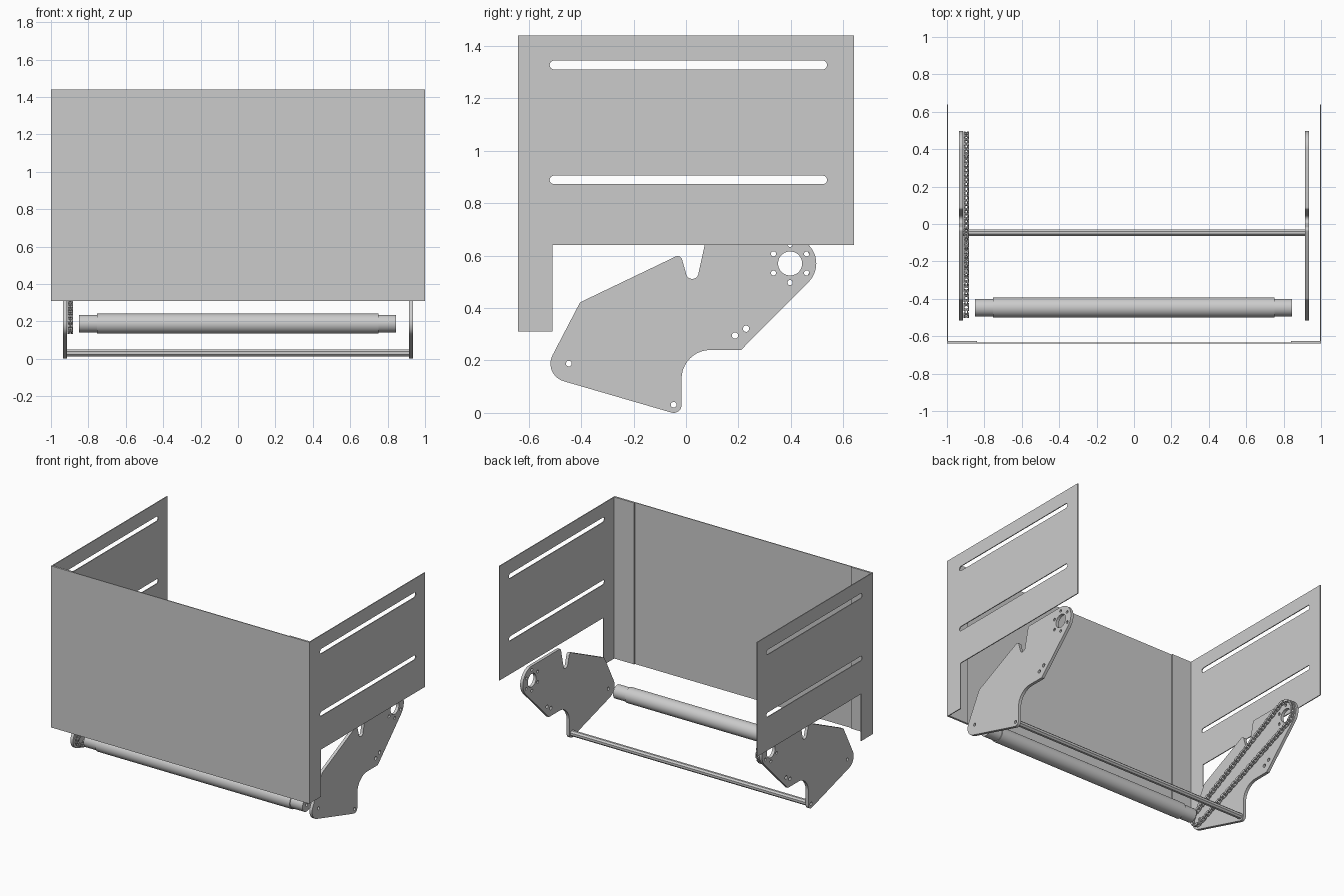
import bpy, bmesh
from math import sin, cos, pi, radians, atan2, acos, hypot
from mathutils import Matrix, Vector

if "Cube" in bpy.data.objects:
    bpy.data.objects.remove(bpy.data.objects["Cube"])


def arc(cy, cz, r, a0, a1, n=10):
    return [(cy + r * cos(radians(a0 + (a1 - a0) * i / n)),
             cz + r * sin(radians(a0 + (a1 - a0) * i / n))) for i in range(n + 1)]


def circle(cy, cz, r, n=24):
    return arc(cy, cz, r, 180 / n, 360 + 180 / n, n)[:-1]


def slot(y0, y1, z, r):
    return arc(y1 - r, z, r, -90, 90) + arc(y0 + r, z, r, 90, 270)


def finish(name, bm):
    mesh = bpy.data.meshes.new(name)
    bmesh.ops.remove_doubles(bm, verts=bm.verts, dist=1e-5)
    bmesh.ops.recalc_face_normals(bm, faces=bm.faces)
    bm.to_mesh(mesh)
    bm.free()
    ob = bpy.data.objects.new(name, mesh)
    bpy.context.collection.objects.link(ob)
    bpy.ops.object.select_all(action='DESELECT')
    ob.select_set(True)
    bpy.context.view_layer.objects.active = ob
    bpy.ops.object.shade_smooth_by_angle(angle=radians(30))
    return ob


def plate(name, outline, holes, x0, x1):
    """Side profile (y, z) with holes, extruded along x."""
    cu = bpy.data.curves.new(name + "_profile", 'CURVE')
    cu.dimensions, cu.fill_mode, cu.extrude = '2D', 'BOTH', (x1 - x0) / 2
    for loop in [outline] + holes:
        sp = cu.splines.new('POLY')
        sp.points.add(len(loop) - 1)
        for p, (a, b) in zip(sp.points, loop):
            p.co = (a, b, 0, 1)
        sp.use_cyclic_u = True
    tmp = bpy.data.objects.new(name + "_profile", cu)
    bpy.context.collection.objects.link(tmp)
    bpy.context.view_layer.update()
    me = bpy.data.meshes.new_from_object(
        tmp.evaluated_get(bpy.context.evaluated_depsgraph_get()))
    bpy.data.objects.remove(tmp)
    bm = bmesh.new()
    bm.from_mesh(me)
    bpy.data.meshes.remove(me)
    bm.transform(Matrix(((0, 0, 1, (x0 + x1) / 2), (1, 0, 0, 0),
                         (0, 1, 0, 0), (0, 0, 0, 1))))
    return finish(name, bm)


def box(name, lo, hi):
    bm = bmesh.new()
    bmesh.ops.create_cube(bm, size=1)
    for v in bm.verts:
        v.co = [(l + h) / 2 + c * (h - l) for l, h, c in zip(lo, hi, v.co)]
    return finish(name, bm)


def prism(bm, pts, x0, x1):
    a = [bm.verts.new((x0, y, z)) for y, z in pts]
    b = [bm.verts.new((x1, y, z)) for y, z in pts]
    bm.faces.new(a)
    bm.faces.new(b[::-1])
    for i in range(len(a)):
        j = (i + 1) % len(a)
        bm.faces.new((a[i], b[i], b[j], a[j]))


# Shared axle positions (y, z)
ROLLER, HUB, BAR = (-0.447, 0.188), (0.397, 0.57), (-0.047, 0.031)

# Housing: front sheet, corner flanges, slotted sides
box("front_panel", (-1, -0.64, 0.31), (1, -0.634, 1.44))
side = [(-0.64, 0.31), (-0.51, 0.31), (-0.51, 0.64), (0.64, 0.64), (0.64, 1.44), (-0.64, 1.44)]
slots = [slot(-0.52, 0.538, 1.327, 0.017), slot(-0.52, 0.538, 0.889, 0.016)]

# Inner bracket outline, anticlockwise from the bottom tip
bracket = (arc(-0.047, 0.03, 0.03, 255, 360) + arc(0.093, 0.13, 0.11, 180, 90)
           + [(0.21, 0.24)] + arc(*HUB, 0.1, -45, 90, 18)
           + arc(0.09, 0.655, 0.015, 90, 170, 5) + arc(0.024, 0.535, 0.024, 0, -160)
           + arc(-0.032, 0.58, 0.018, 20, 115, 6) + arc(-0.388, 0.405, 0.022, 115, 150, 4)
           + arc(*ROLLER, 0.07, 152, 255, 14))
holes = [circle(*HUB, 0.046, 32), circle(*ROLLER, 0.011, 16), circle(*BAR, 0.011, 16),
         circle(0.187, 0.295, 0.012, 16), circle(0.229, 0.321, 0.012, 16)]
for k in range(6):
    a = radians(30 + 60 * k)
    holes.append(circle(HUB[0] + 0.073 * cos(a), HUB[1] + 0.073 * sin(a), 0.01, 12))

for s, label in ((-1, "left"), (1, "right")):
    def span(a, b):
        return sorted((s * a, s * b))
    x = span(0.994, 1)
    plate(label + "_side_panel", side, slots, *x)
    x = span(0.84, 0.994)
    box(label + "_corner_flange", (x[0], -0.634, 0.31), (x[1], -0.626, 1.44))
    plate(label + "_bracket", bracket, holes, *span(0.915, 0.936))

# Hollow cross bar and roller with sleeve
plate("cross_bar", circle(*BAR, 0.02, 8), [circle(*BAR, 0.011, 16)], -0.915, 0.915)
plate("roller_core", circle(*ROLLER, 0.047, 48), [circle(*ROLLER, 0.011, 16)], -0.85, 0.845)
plate("roller_sleeve", circle(*ROLLER, 0.053, 48), [circle(*ROLLER, 0.0465, 48)], -0.755, 0.75)

# Drive chain path around the roller and hub axles
r1, r2 = 0.05, 0.09
dy, dz = HUB[0] - ROLLER[0], HUB[1] - ROLLER[1]
base = math_base = atan2(dz, dy) * 180 / pi
phi = acos((r1 - r2) / hypot(dy, dz)) * 180 / pi
path = [Vector(p) for p in arc(*HUB, r2, base - phi, base + phi, 60)
        + arc(*ROLLER, r1, base + phi, base + 360 - phi, 60)]
path.append(path[0].copy())
total = sum((b - a).length for a, b in zip(path, path[1:]))
count = round(total / 0.027 / 2) * 2
pins, walked = [], 0.0
for a, b in zip(path, path[1:]):
    seg = (b - a).length
    while len(pins) < count and len(pins) * total / count <= walked + seg:
        pins.append(a.lerp(b, (len(pins) * total / count - walked) / seg))
    walked += seg

# Chain links: alternating inner and outer plates, with rollers
bm = bmesh.new()
cx = -0.897
for i, p in enumerate(pins):
    q = pins[(i + 1) % count]
    ang = atan2(q.y - p.y, q.x - p.x) * 180 / pi
    link = (arc(*q, 0.008, ang - 90, ang + 90, 6) + arc(*p, 0.008, ang + 90, ang + 270, 6))
    off = 0.0115 if i % 2 else 0.0065
    for s in (-1, 1):
        prism(bm, link, cx + s * off - 0.002, cx + s * off + 0.002)
    prism(bm, circle(*p, 0.006, 8), cx - 0.0045, cx + 0.0045)
    prism(bm, circle(*p, 0.003, 8), cx - 0.015, cx + 0.015)
finish("drive_chain", bm)
